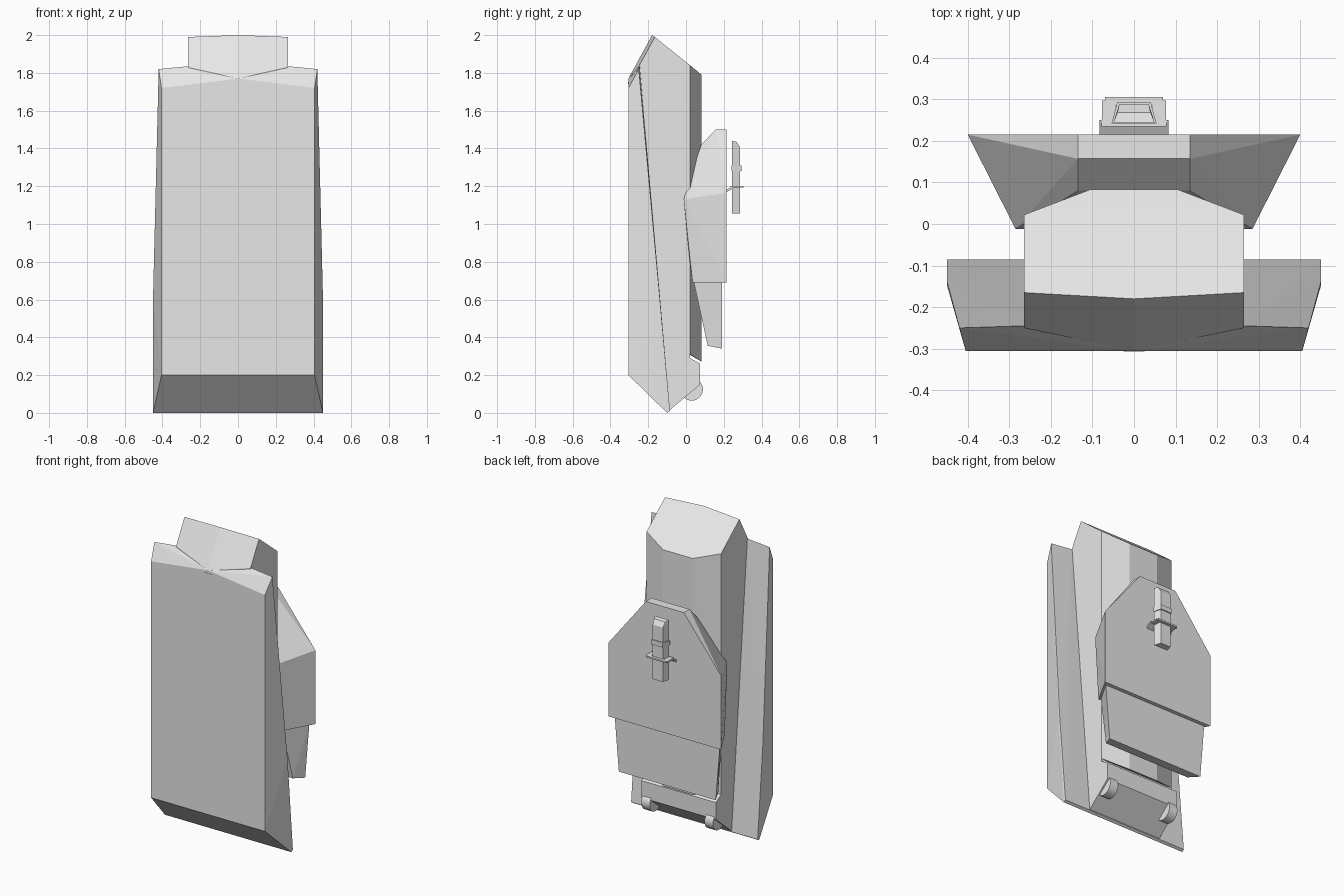
import bpy, bmesh, math
from mathutils import Matrix

cube = bpy.data.objects.get("Cube")
if cube:
    bpy.data.objects.remove(cube, do_unlink=True)

grey = bpy.data.materials.new("light grey")
grey.use_nodes = True
grey.diffuse_color = (0.8, 0.8, 0.8, 1)
grey.node_tree.nodes["Principled BSDF"].inputs["Base Color"].default_value = (0.8, 0.8, 0.8, 1)


def finish(name, bm):
    bmesh.ops.recalc_face_normals(bm, faces=bm.faces)
    mesh = bpy.data.meshes.new(name)
    bm.to_mesh(mesh)
    bm.free()
    mesh.materials.append(grey)
    obj = bpy.data.objects.new(name, mesh)
    bpy.context.collection.objects.link(obj)
    return obj


def faceted(name, points):
    """Convex faceted solid from right-half points, mirrored across x."""
    bm = bmesh.new()
    for x, y, z in points:
        bm.verts.new((x, y, z))
        if x:
            bm.verts.new((-x, y, z))
    hull = bmesh.ops.convex_hull(bm, input=bm.verts)
    spare = {g for g in hull["geom_interior"] + hull["geom_unused"] if isinstance(g, bmesh.types.BMVert)}
    bmesh.ops.delete(bm, geom=list(spare), context="VERTS")
    bmesh.ops.dissolve_limit(bm, angle_limit=math.radians(0.5), verts=bm.verts, edges=bm.edges)
    return finish(name, bm)


def slab(name, half_width, profile):
    """Side profile in (y, z) stretched evenly across x."""
    return faceted(name, [(half_width, y, z) for y, z in profile])


def block(name, lo, hi):
    bm = bmesh.new()
    size = [b - a for a, b in zip(lo, hi)]
    mid = [(a + b) / 2 for a, b in zip(lo, hi)]
    bmesh.ops.create_cube(bm, size=1, matrix=Matrix.Translation(mid) @ Matrix.Diagonal((*size, 1)))
    return finish(name, bm)


# Sloped front shell with thin side rims
faceted("front_shell", [
    (0.405, -0.305, 0.2), (0.405, -0.305, 1.72), (0, -0.305, 1.77),
    (0.42, -0.25, 1.82), (0.265, -0.245, 1.835),
    (0.45, -0.148, 0.6), (0.45, -0.138, 0.6),
    (0.45, -0.1, 0), (0.45, -0.085, 0.01)])

# Central core with the raised head
faceted("core", [
    (0, -0.305, 1.77), (0.265, -0.25, 1.835), (0.265, -0.165, 1.99), (0, -0.18, 2.0),
    (0.265, 0.022, 1.84), (0.265, 0.022, 0.12), (0.265, -0.02, 0.08),
    (0.265, -0.1, 0.003), (0.265, -0.27, 0.2)])

# Chamfered spine behind the core
faceted("spine", [
    (0.265, 0.0, 1.856), (0.265, 0.022, 1.84), (0.105, 0.083, 1.79),
    (0.265, 0.0, 0.32), (0.265, 0.022, 0.31), (0.105, 0.083, 0.27)])

# Lower apron and the pair of hinge lugs
slab("lower_apron", 0.265, [
    (-0.1, 0.29), (0.022, 0.29), (0.075, 0.26), (0.075, 0.15), (-0.02, 0.08), (-0.1, 0.003)])
for side, label in ((1, "left"), (-1, "right")):
    bm = bmesh.new()
    bmesh.ops.create_cone(
        bm, cap_ends=True, segments=24, radius1=0.06, radius2=0.06, depth=0.06,
        matrix=Matrix.Translation((side * 0.225, 0.03, 0.125)) @ Matrix.Rotation(math.pi / 2, 4, "Y"))
    lug = finish(label + "_hinge_lug", bm)
    bpy.context.view_layer.objects.active = lug
    lug.select_set(True)
    bpy.ops.object.shade_smooth_by_angle(angle=math.radians(30))
    lug.select_set(False)

# Rear pack with its lower flap
faceted("rear_pack", [
    (0.135, 0.215, 1.5), (0.4, 0.215, 1.165), (0.4, 0.215, 0.69),
    (0.135, 0.157, 1.5), (0.135, 0.08, 1.42),
    (0.285, -0.012, 1.13), (0.285, 0.02, 0.8), (0.3, 0.035, 0.69)])
faceted("rear_flap", [
    (0.375, 0.19, 0.7), (0.345, 0.19, 0.34), (0.28, 0.022, 0.78), (0.31, 0.115, 0.355)])

# Upright handle with a raised band
faceted("handle", [
    (0.05, 0.243, 1.44), (0.05, 0.243, 1.055), (0.036, 0.287, 1.055),
    (0.036, 0.287, 1.405), (0.04, 0.268, 1.435)])
faceted("handle_band", [
    (x, y, z) for x, y in ((0.054, 0.242), (0.04, 0.294)) for z in (1.28, 1.31)])

# Thin ring clamped round the handle, with its sloped bracket
block("ring_back", (-0.07, 0.285, 1.192), (0.07, 0.305, 1.202))
block("ring_front", (-0.078, 0.235, 1.192), (0.078, 0.252, 1.202))
for side, label in ((1, "left"), (-1, "right")):
    xs = sorted((side * 0.045, side * 0.077))
    block(label + "_ring_arm", (xs[0], 0.245, 1.192), (xs[1], 0.297, 1.202))
slab("ring_bracket", 0.083, [(0.21, 1.165), (0.21, 1.18), (0.25, 1.202), (0.25, 1.19)])

# Small catch at the top of the front shell
block("front_catch", (-0.025, -0.307, 1.742), (0.025, -0.3, 1.752))
